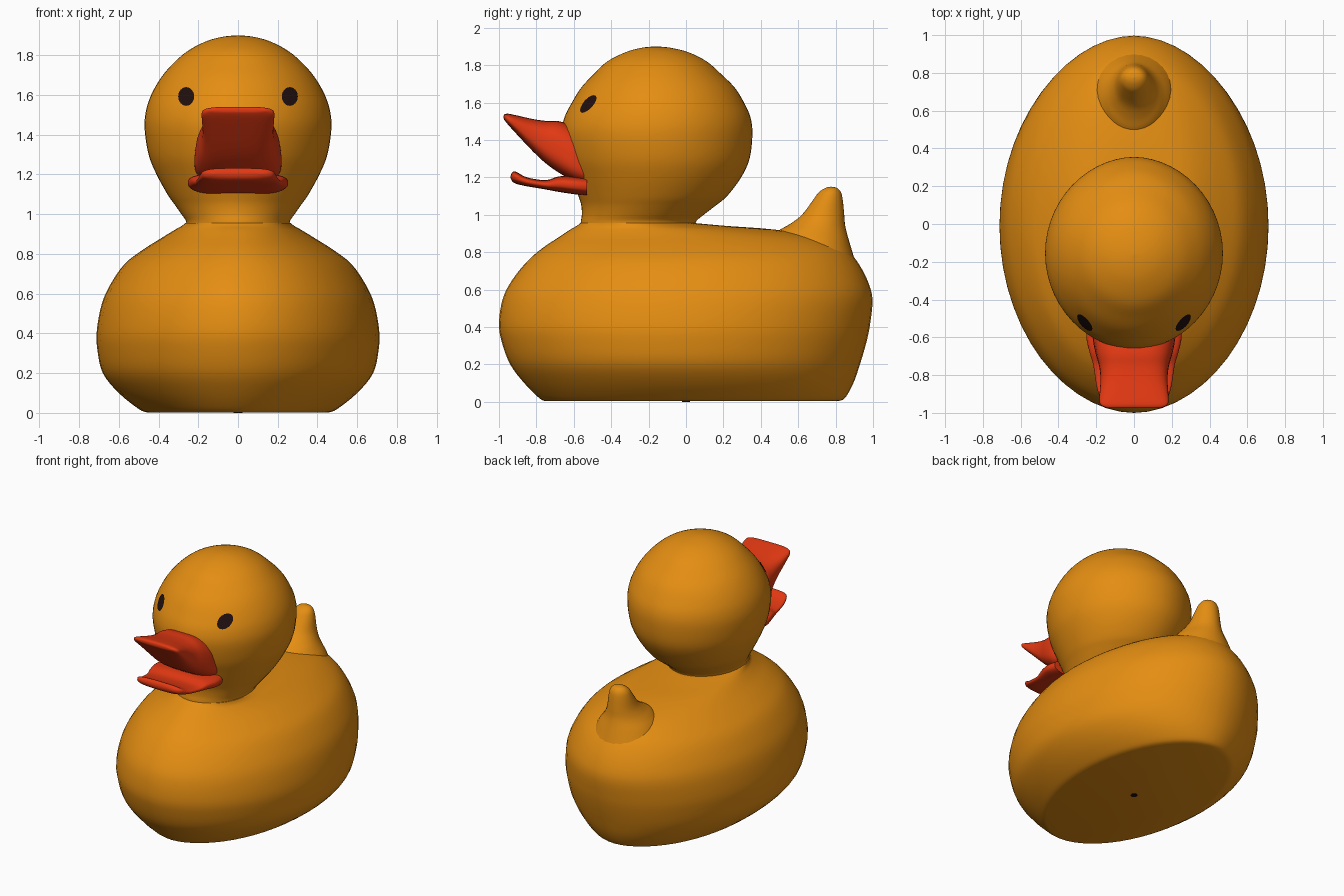
import bpy, bmesh, math
from mathutils import Vector
from mathutils.bvhtree import BVHTree

if "Cube" in bpy.data.objects:
    bpy.data.objects.remove(bpy.data.objects["Cube"])


def material(name, rgb):
    m = bpy.data.materials.new(name)
    m.diffuse_color = (*rgb, 1)
    m.use_nodes = True
    m.node_tree.nodes["Principled BSDF"].inputs["Base Color"].default_value = m.diffuse_color
    return m


YELLOW = material("warm_yellow", (0.78, 0.27, 0.006))
RED = material("bill_red", (0.76, 0.04, 0.006))
DARK = material("dark_brown", (0.015, 0.005, 0.005))


def finish(name, bm, mat):
    bmesh.ops.recalc_face_normals(bm, faces=bm.faces)
    me = bpy.data.meshes.new(name)
    bm.to_mesh(me)
    bm.free()
    me.materials.append(mat)
    ob = bpy.data.objects.new(name, me)
    bpy.context.collection.objects.link(ob)
    bpy.ops.object.select_all(action='DESELECT')
    ob.select_set(True)
    bpy.context.view_layer.objects.active = ob
    bpy.ops.object.shade_smooth_by_angle(angle=math.radians(50))
    return ob


def smooth_rows(rows, steps):
    """Catmull-Rom interpolation between the key cross-sections."""
    out = []
    last = len(rows) - 1
    for i in range(last):
        quad = [rows[max(i - 1, 0)], rows[i], rows[i + 1], rows[min(i + 2, last)]]
        for k in range(steps):
            t = k / steps
            out.append([b + 0.5 * t * (c - a + t * (2*a - 5*b + 4*c - d + t * (3*(b - c) + d - a)))
                        for a, b, c, d in zip(*quad)])
    return out + [list(rows[-1])]


def power(v, e):
    return math.copysign(abs(v) ** e, v)


def upright(row, c, s):
    # z, half width, front y, back y
    z, w, yf, yb = row
    return (w * power(c, 1.05), (yf + yb) / 2 + (yb - yf) / 2 * s, z)


def lengthwise(row, c, s):
    # y, half width at bottom, half width at top, bottom z, top z
    y, wb, wt, zb, zt = row
    w = wb + (wt - wb) * (s + 1) / 2
    return (w * power(c, 0.6), y, (zb + zt) / 2 + (zt - zb) / 2 * power(s, 0.7))


def loft(name, rows, point, mat, steps=4, sides=56):
    bm = bmesh.new()
    rings = []
    for row in smooth_rows(rows, steps):
        rings.append([bm.verts.new(point(row, math.cos(a), math.sin(a)))
                      for a in (2 * math.pi * i / sides for i in range(sides))])
    for r0, r1 in zip(rings, rings[1:]):
        for i in range(sides):
            j = (i + 1) % sides
            bm.faces.new((r0[i], r0[j], r1[j], r1[i]))
    bm.faces.new(rings[0])
    bm.faces.new(rings[-1])
    return finish(name, bm, mat)


# Body: stacked egg-shaped sections up to the neck
loft("body", [
    (0.003, 0.46, -0.75, 0.81), (0.02, 0.50, -0.785, 0.85), (0.10, 0.60, -0.865, 0.895),
    (0.20, 0.68, -0.94, 0.93), (0.32, 0.708, -0.985, 0.965), (0.42, 0.71, -1.0, 0.985),
    (0.55, 0.685, -0.98, 0.997), (0.65, 0.64, -0.93, 0.97), (0.75, 0.57, -0.85, 0.915),
    (0.82, 0.48, -0.77, 0.85), (0.88, 0.385, -0.68, 0.72), (0.92, 0.32, -0.62, 0.48),
    (0.94, 0.285, -0.585, 0.22), (0.955, 0.265, -0.565, 0.05)], upright, YELLOW)

# Head, rising from the neck crease
head = loft("head", [
    (0.93, 0.26, -0.565, 0.05), (0.965, 0.262, -0.562, 0.055), (1.0, 0.285, -0.557, 0.095),
    (1.05, 0.32, -0.56, 0.16), (1.10, 0.355, -0.575, 0.22), (1.20, 0.41, -0.61, 0.295),
    (1.30, 0.45, -0.645, 0.34), (1.43, 0.47, -0.665, 0.355), (1.52, 0.463, -0.65, 0.345),
    (1.60, 0.437, -0.61, 0.31), (1.68, 0.392, -0.56, 0.26), (1.75, 0.335, -0.495, 0.19),
    (1.82, 0.255, -0.42, 0.11), (1.87, 0.16, -0.32, 0.01), (1.893, 0.075, -0.235, -0.085),
    (1.9, 0.002, -0.162, -0.158)], upright, YELLOW)

# Upturned tail with a flared root
loft("tail", [
    (0.75, 0.24, 0.50, 0.905), (0.85, 0.20, 0.46, 0.875), (0.91, 0.155, 0.49, 0.858),
    (0.95, 0.125, 0.555, 0.85), (1.0, 0.10, 0.62, 0.846), (1.08, 0.08, 0.68, 0.838),
    (1.12, 0.065, 0.71, 0.828), (1.143, 0.04, 0.745, 0.808), (1.15, 0.001, 0.774, 0.776)],
    upright, YELLOW, sides=32)

# Open bill: wedge-shaped upper half and thin lower half
loft("upper_bill", [
    (-0.53, 0.25, 0.17, 1.16, 1.40), (-0.60, 0.25, 0.18, 1.18, 1.47),
    (-0.68, 0.225, 0.18, 1.225, 1.50), (-0.75, 0.195, 0.175, 1.275, 1.502),
    (-0.82, 0.18, 0.175, 1.34, 1.512), (-0.90, 0.182, 0.182, 1.425, 1.53),
    (-0.95, 0.182, 0.18, 1.48, 1.54), (-0.97, 0.155, 0.155, 1.505, 1.537),
    (-0.975, 0.13, 0.13, 1.515, 1.53)], lengthwise, RED, sides=40)
loft("lower_bill", [
    (-0.53, 0.24, 0.25, 1.10, 1.20), (-0.60, 0.25, 0.255, 1.11, 1.205),
    (-0.68, 0.23, 0.24, 1.122, 1.205), (-0.75, 0.21, 0.22, 1.135, 1.185),
    (-0.85, 0.195, 0.205, 1.152, 1.20), (-0.91, 0.175, 0.19, 1.166, 1.23),
    (-0.93, 0.15, 0.165, 1.18, 1.225), (-0.937, 0.12, 0.13, 1.195, 1.21)],
    lengthwise, RED, sides=40)

# Eyes: thin oval patches laid on the head surface
probe = bmesh.new()
probe.from_mesh(head.data)
tree = BVHTree.FromBMesh(probe)


def on_head(x, z):
    hit, normal, _, _ = tree.ray_cast(Vector((x, -2, z)), Vector((0, 1, 0)))
    return hit + normal * 0.005


for side, label in ((-1, "right"), (1, "left")):
    bm = bmesh.new()
    centre = bm.verts.new(on_head(side * 0.258, 1.59))
    rings = [[bm.verts.new(on_head(side * 0.258 + 0.04 * f * math.cos(a), 1.59 + 0.047 * f * math.sin(a)))
              for a in (math.tau * i / 16 for i in range(16))] for f in (0.5, 1)]
    for i in range(16):
        j = (i + 1) % 16
        bm.faces.new((centre, rings[0][i], rings[0][j]))
        bm.faces.new((rings[0][i], rings[1][i], rings[1][j], rings[0][j]))
    eye = finish(label + "_eye", bm, DARK)
    if eye.data.polygons[0].normal.y > 0:
        eye.data.flip_normals()
probe.free()

# Small air hole under the base
bm = bmesh.new()
bmesh.ops.create_cone(bm, cap_ends=True, segments=16, radius1=0.022, radius2=0.022, depth=0.004)
hole = finish("air_hole", bm, DARK)
hole.location.z = 0.002
